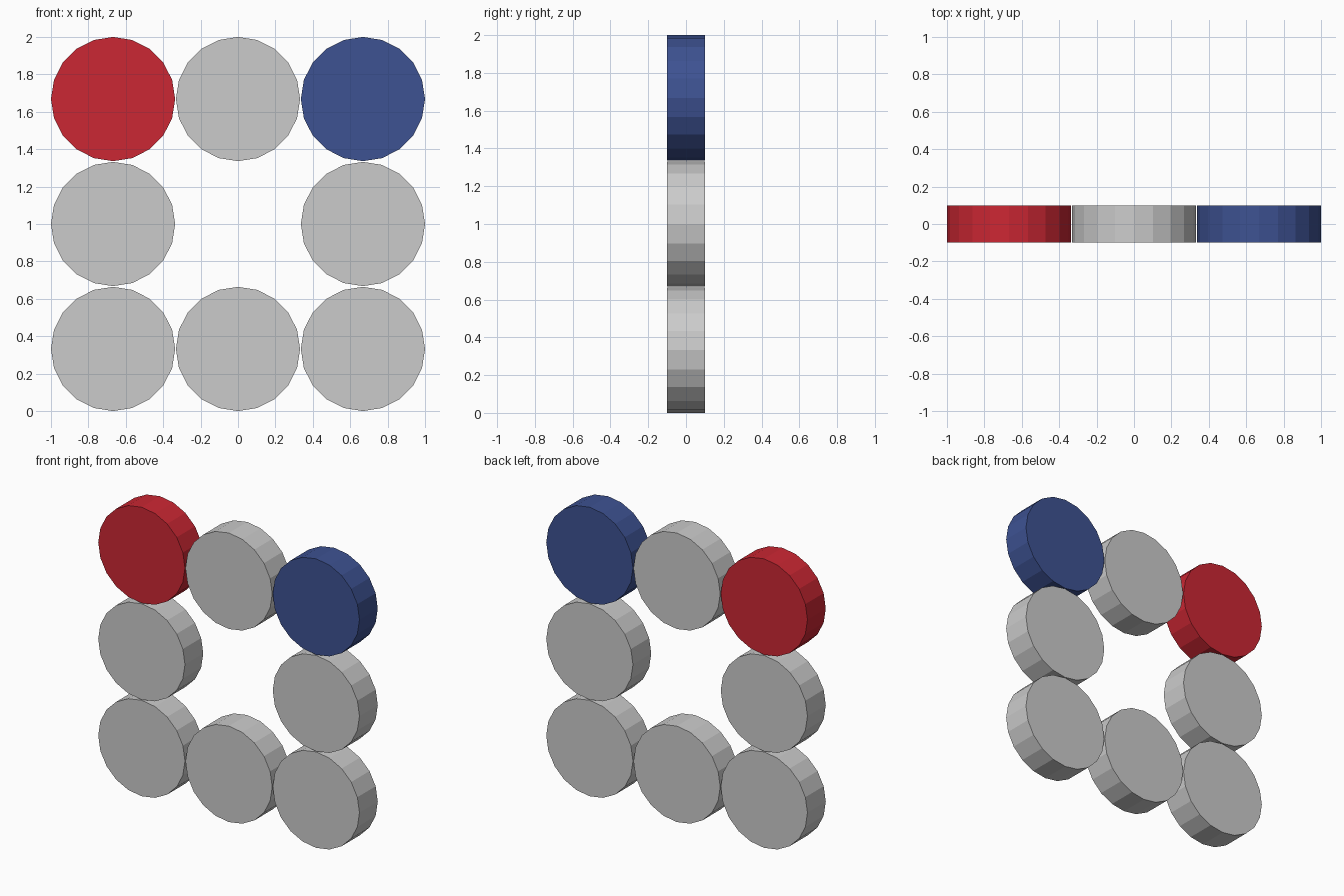
import bpy
import math

if "Cube" in bpy.data.objects:
    bpy.data.objects.remove(bpy.data.objects["Cube"])

RADIUS = 0.332
SPACING = 0.668
THICKNESS = 0.2


def material(name, color):
    mat = bpy.data.materials.new(name)
    mat.diffuse_color = color
    mat.use_nodes = True
    mat.node_tree.nodes["Principled BSDF"].inputs["Base Color"].default_value = mat.diffuse_color
    return mat


# Two coloured corner discs, all others stay grey
corner_materials = {
    (-1, 2): material("red", (0.60, 0.02, 0.033, 1)),
    (1, 2): material("blue", (0.047, 0.084, 0.287, 1)),
}
rows = ["bottom", "middle", "top"]
columns = {-1: "left", 0: "centre", 1: "right"}

# Ring of eight upright 20-sided discs on a 3 x 3 grid, middle left empty
for row, row_name in enumerate(rows):
    for col, col_name in columns.items():
        if row == 1 and col == 0:
            continue
        bpy.ops.mesh.primitive_cylinder_add(
            vertices=20, radius=RADIUS, depth=THICKNESS,
            location=(col * SPACING, 0, RADIUS + row * SPACING),
            rotation=(math.pi / 2, 0, 0))
        disc = bpy.context.object
        disc.name = f"disc_{row_name}_{col_name}"
        if (col, row) in corner_materials:
            disc.data.materials.append(corner_materials[(col, row)])
